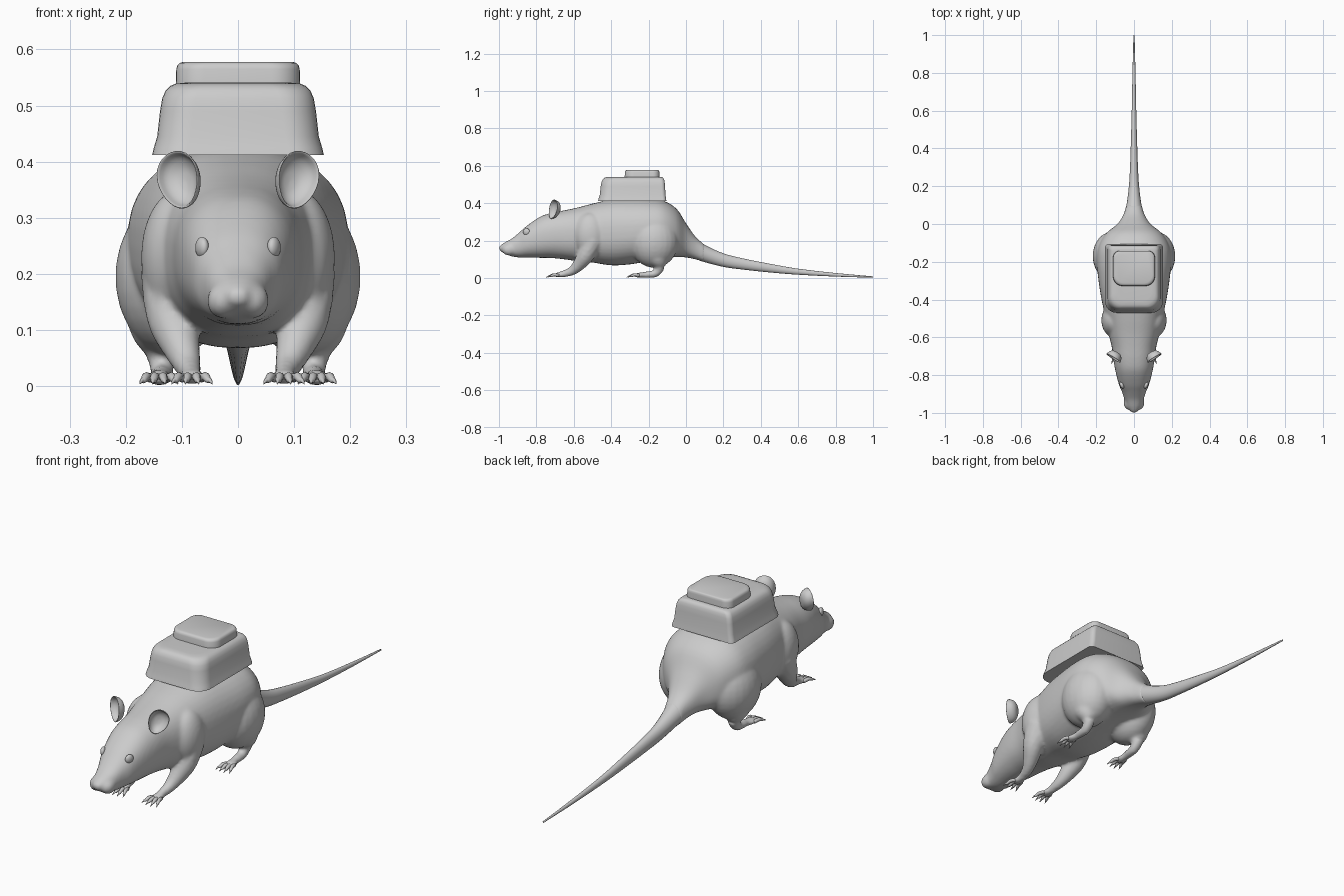
import bpy, bmesh, math
from mathutils import Vector, Matrix

cube = bpy.data.objects.get("Cube")
if cube:
    bpy.data.objects.remove(cube)

grey = bpy.data.materials.new("plain grey")
grey.use_nodes = True
COLOR = (0.6, 0.6, 0.6, 1)
grey.diffuse_color = COLOR
grey.node_tree.nodes["Principled BSDF"].inputs["Base Color"].default_value = COLOR


def finish(bm, name):
    bmesh.ops.recalc_face_normals(bm, faces=bm.faces)
    mesh = bpy.data.meshes.new(name)
    for f in bm.faces:
        f.smooth = True
    bm.to_mesh(mesh)
    bm.free()
    mesh.materials.append(grey)
    ob = bpy.data.objects.new(name, mesh)
    bpy.context.collection.objects.link(ob)
    return ob


def spline(points, steps):
    """Smooth curve through tuples of any length."""
    pts = [Vector(p) for p in points]
    out = []
    for i in range(len(pts) - 1):
        a, b, c, d = (pts[max(i - 1, 0)], pts[i], pts[i + 1], pts[min(i + 2, len(pts) - 1)])
        for s in range(steps):
            t = s / steps
            out.append(b + (c - a) * t / 2 + (a - b * 2.5 + c * 2 - d / 2) * t * t
                       + (b * 1.5 - a / 2 - c * 1.5 + d / 2) * t ** 3)
    return out + [pts[-1]]


def skin(bm, rings):
    loops = [[bm.verts.new(p) for p in ring] for ring in rings]
    n = len(loops[0])
    for a, b in zip(loops, loops[1:]):
        for i in range(n):
            bm.faces.new((a[i], a[(i + 1) % n], b[(i + 1) % n], b[i]))
    bm.faces.new(loops[0])
    bm.faces.new(loops[-1])


def power(v, e):
    return math.copysign(abs(v) ** e, v)


def trunk(bm, stations, sides, e):
    """Cross-sections along y; station = (y, bottom, top, half width)."""
    rings = []
    for y, lo, hi, w in stations:
        ring = []
        for i in range(sides):
            a = math.tau * i / sides
            ring.append((w * power(math.cos(a), e), y,
                         (lo + hi) / 2 + (hi - lo) / 2 * power(math.sin(a), e)))
        rings.append(ring)
    skin(bm, rings)


def limb(bm, points, side, sides=12, steps=4):
    """Tapered tube; point = (x, y, z, radius)."""
    path = spline(points, steps)
    rings = []
    for i, p in enumerate(path):
        tangent = (path[min(i + 1, len(path) - 1)] - path[max(i - 1, 0)]).xyz
        turn = tangent.to_track_quat("Z", "Y")
        ring = []
        for k in range(sides):
            a = math.tau * k / sides
            q = p.xyz + turn @ Vector((math.cos(a), math.sin(a), 0)) * p.w
            ring.append((q.x * side, q.y, q.z))
        rings.append(ring)
    skin(bm, rings)


def ball(bm, center, radii, side=1, turn=0):
    m = (Matrix.Translation((center[0] * side, center[1], center[2]))
         @ Matrix.Rotation(turn * side, 4, "Z") @ Matrix.Diagonal((*radii, 1)))
    bmesh.ops.create_uvsphere(bm, u_segments=24, v_segments=16, radius=1, matrix=m)


# Trunk and head, blended with the legs into one skin
body_stations = [
    (-1, .15, .17, .012), (-.97, .13, .19, .034), (-.93, .115, .212, .05),
    (-.89, .11, .245, .063), (-.85, .11, .28, .08), (-.78, .108, .328, .098),
    (-.72, .107, .348, .109), (-.65, .1, .362, .118), (-.58, .09, .377, .135),
    (-.5, .083, .398, .15), (-.4, .068, .42, .172), (-.3, .073, .425, .188),
    (-.2, .09, .424, .197), (-.12, .105, .413, .188), (-.05, .112, .37, .148),
    (0, .11, .293, .088), (.05, .1, .222, .056), (.1, .085, .178, .041)]
tail_stations = [
    (.05, .102, .22, .054), (.1, .085, .178, .04), (.2, .06, .132, .027),
    (.3, .046, .106, .021), (.45, .03, .076, .016), (.6, .018, .05, .012),
    (.8, .008, .027, .008), (1, .002, .009, .003)]

bm = bmesh.new()
trunk(bm, spline(body_stations, 4), 40, .86)
ball(bm, (0, -.983, .163), (.018, .017, .015))
for side in (1, -1):
    ball(bm, (.026, -.945, .152), (.03, .04, .032), side)
    # Haunch, hind leg and hind paw
    ball(bm, (.115, -.17, .195), (.104, .13, .14), side)
    limb(bm, [(.13, -.18, .16, .08), (.14, -.15, .1, .055), (.137, -.142, .055, .028),
              (.135, -.165, .024, .021), (.137, -.21, .018, .018), (.14, -.265, .014, .014)], side)
    ball(bm, (.141, -.25, .015), (.025, .03, .013), side)
    # Shoulder, front leg and front paw
    ball(bm, (.105, -.51, .23), (.068, .09, .12), side)
    limb(bm, [(.115, -.5, .2, .06), (.117, -.535, .125, .048), (.103, -.57, .075, .036),
              (.09, -.61, .038, .025), (.083, -.66, .021, .018), (.082, -.69, .016, .014)], side)
    ball(bm, (.082, -.68, .016), (.025, .028, .013), side)
body = finish(bm, "body")
remesh = body.modifiers.new("blend", "REMESH")
remesh.mode = "VOXEL"
remesh.voxel_size = .007
remesh.use_smooth_shade = True
soften = body.modifiers.new("soften", "SMOOTH")
soften.factor = .5
soften.iterations = 10

# Tail
bm = bmesh.new()
trunk(bm, spline(tail_stations, 6), 20, 1)
finish(bm, "tail")

# Toes with pointed claws
for label, x, y, spread in (("front", .082, -.68, .016), ("hind", .141, -.25, .015)):
    for side, word in ((1, "left"), (-1, "right")):
        bm = bmesh.new()
        for k in (-1.5, -.5, .5, 1.5):
            reach = .066 - .007 * abs(k)
            dx = k * spread
            limb(bm, [(x + dx * .7, y, .014, .008),
                      (x + dx, y - reach * .45, .017, .008),
                      (x + dx * 1.2, y - reach * .75, .011, .006),
                      (x + dx * 1.35, y - reach * .85, .01, .004),
                      (x + dx * 1.5, y - reach * 1.1, .004, .0008)], side, 8, 3)
        finish(bm, f"{label}_toes_{word}")

# Cupped ears: a thin bowl profile turned about its facing axis
bowl = [(.0, -.024), (.5, -.021), (.85, -.009), (1, .008), (1.02, .013),
        (.96, .013), (.8, -.002), (.45, -.013), (.05, -.016)]
for side, word in ((1, "left"), (-1, "right")):
    bm = bmesh.new()
    face = Vector((.5 * side, -.85, .1)).normalized()
    up = Vector((.38 * side, .1, 1))
    up = (up - face * up.dot(face)).normalized()
    across = up.cross(face)
    center = Vector((.1 * side, -.7, .366))
    rings = []
    for r, depth in spline(bowl, 3):
        ring = []
        for i in range(28):
            a = math.tau * i / 28
            width = .04 * (1 + .15 * math.sin(a))
            ring.append(center + across * math.cos(a) * max(r, .01) * width
                        + up * math.sin(a) * max(r, .01) * .052 + face * depth)
        rings.append(ring)
    skin(bm, rings)
    finish(bm, "ear_" + word)
    # Almond eye
    bm = bmesh.new()
    ball(bm, (.064, -.853, .247), (.011, .019, .019), side, -.35)
    finish(bm, "eye_" + word)


def rounded_box(name, layers, hx, front, back, r_front, r_back):
    """Stacked rounded rectangles; layer = (z, inset)."""
    bm = bmesh.new()
    rings = []
    for z, inset in layers:
        ring = []
        x, y0, y1 = hx - inset, front + inset, back - inset / 2
        for q, (sx, y, r) in enumerate(((1, y1, r_back), (-1, y1, r_back),
                                        (-1, y0, r_front), (1, y0, r_front))):
            cy = y - r if q < 2 else y + r
            for k in range(9):
                a = (q + k / 8) * math.pi / 2
                ring.append((sx * (x - r) + r * math.cos(a), cy + r * math.sin(a), z))
        rings.append(ring)
    skin(bm, rings)
    ob = finish(bm, name)
    bpy.ops.object.select_all(action="DESELECT")
    ob.select_set(True)
    bpy.context.view_layer.objects.active = ob
    bpy.ops.object.shade_smooth_by_angle(angle=math.radians(40))


# Back pack and its raised lid
rounded_box("pack", [(.412, 0), (.425, .003), (.445, .009), (.49, .014), (.513, .018),
                     (.527, .024), (.535, .032), (.539, .042), (.541, .06)],
            .153, -.47, -.105, .06, .02)
rounded_box("pack_lid", [(.53, 0), (.565, .001), (.572, .003), (.576, .007), (.578, .014)],
            .111, -.328, -.142, .05, .035)
